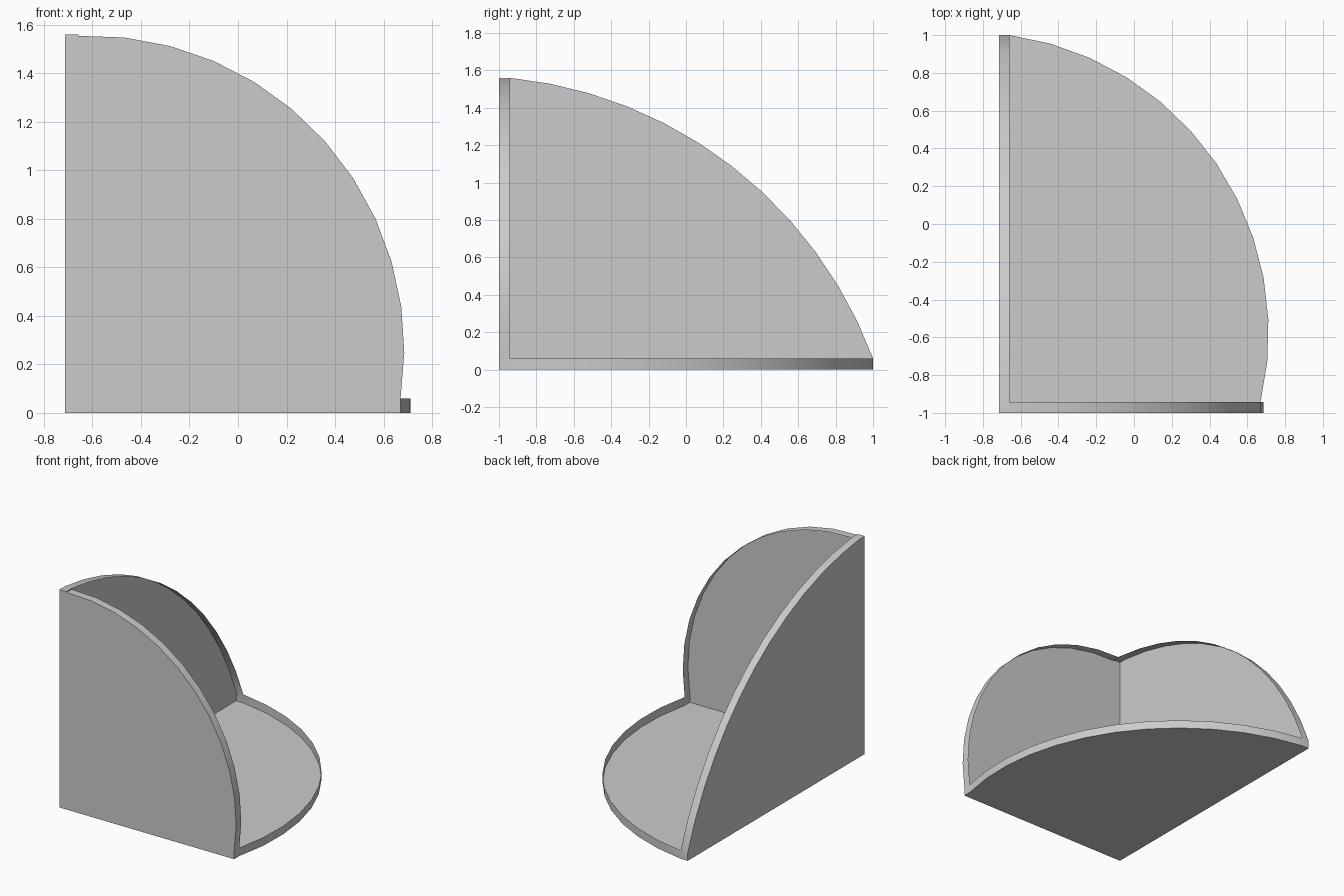
import bpy, bmesh
from math import asin, sin, cos
from mathutils import Vector

if "Cube" in bpy.data.objects:
    bpy.data.objects.remove(bpy.data.objects["Cube"])

# outer corner, inner edge of the rims, and far ends of the three sheets
OUTER = (-0.714, -1.0, 0.0)
INNER = (-0.658, -0.942, 0.06)
TIP = (0.67, 1.0, 1.56)
BULGE = (0.352, 0.471, 0.52)   # arc height of the sheet facing x, y, z
DROP = (0, 0.006, 0)           # small step where the front arc begins
STEPS = 12


def arc(a, b, height):
    """Points of a circular arc from a to b, bulging away from the corner."""
    chord = b - a
    half = chord.length / 2
    along = chord.normalized()
    out = Vector((-along.y, along.x))
    r = (half * half + height * height) / (2 * height)
    centre = (a + b) / 2 + out * (height - r)
    ang = asin(half / r)
    pts = []
    for k in range(STEPS + 1):
        t = ang * (2 * k / STEPS - 1)
        pts.append(centre + along * (r * sin(t)) + out * (r * cos(t)))
    return pts


bm = bmesh.new()


def face(points):
    bm.faces.new([bm.verts.new(p) for p in points])


for n in range(3):
    # for the front sheet u is x and v is z
    u, v = ((1, 2), (0, 2), (0, 1))[n]

    def place(pu, pv, pn):
        p = [0, 0, 0]
        p[u], p[v], p[n] = pu, pv, pn
        return p

    curve = arc(Vector((INNER[u], TIP[v] - DROP[n])), Vector((TIP[u], INNER[v])), BULGE[n])
    if DROP[n]:
        curve.insert(0, Vector((INNER[u], TIP[v])))
    outer = [place(p.x, p.y, OUTER[n]) for p in curve]
    inner = [place(p.x, p.y, INNER[n]) for p in curve]

    # thin sheet
    face([place(OUTER[u], OUTER[v], OUTER[n]), place(OUTER[u], TIP[v], OUTER[n])]
         + outer + [place(TIP[u], OUTER[v], OUTER[n])])
    # curved rim standing up from the sheet
    for k in range(len(curve) - 1):
        face([outer[k], outer[k + 1], inner[k + 1], inner[k]])
    # square end where two rims meet
    face([place(OUTER[u], OUTER[v], TIP[n]), place(INNER[u], OUTER[v], TIP[n]),
          place(INNER[u], INNER[v], TIP[n]), place(OUTER[u], INNER[v], TIP[n])])

bmesh.ops.remove_doubles(bm, verts=bm.verts, dist=0.0005)
bmesh.ops.recalc_face_normals(bm, faces=bm.faces)
mesh = bpy.data.meshes.new("corner_shell")
bm.to_mesh(mesh)
bm.free()
shell = bpy.data.objects.new("corner_shell", mesh)
bpy.context.collection.objects.link(shell)
bpy.context.view_layer.objects.active = shell
shell.select_set(True)
bpy.ops.object.shade_smooth_by_angle(angle=0.52)
